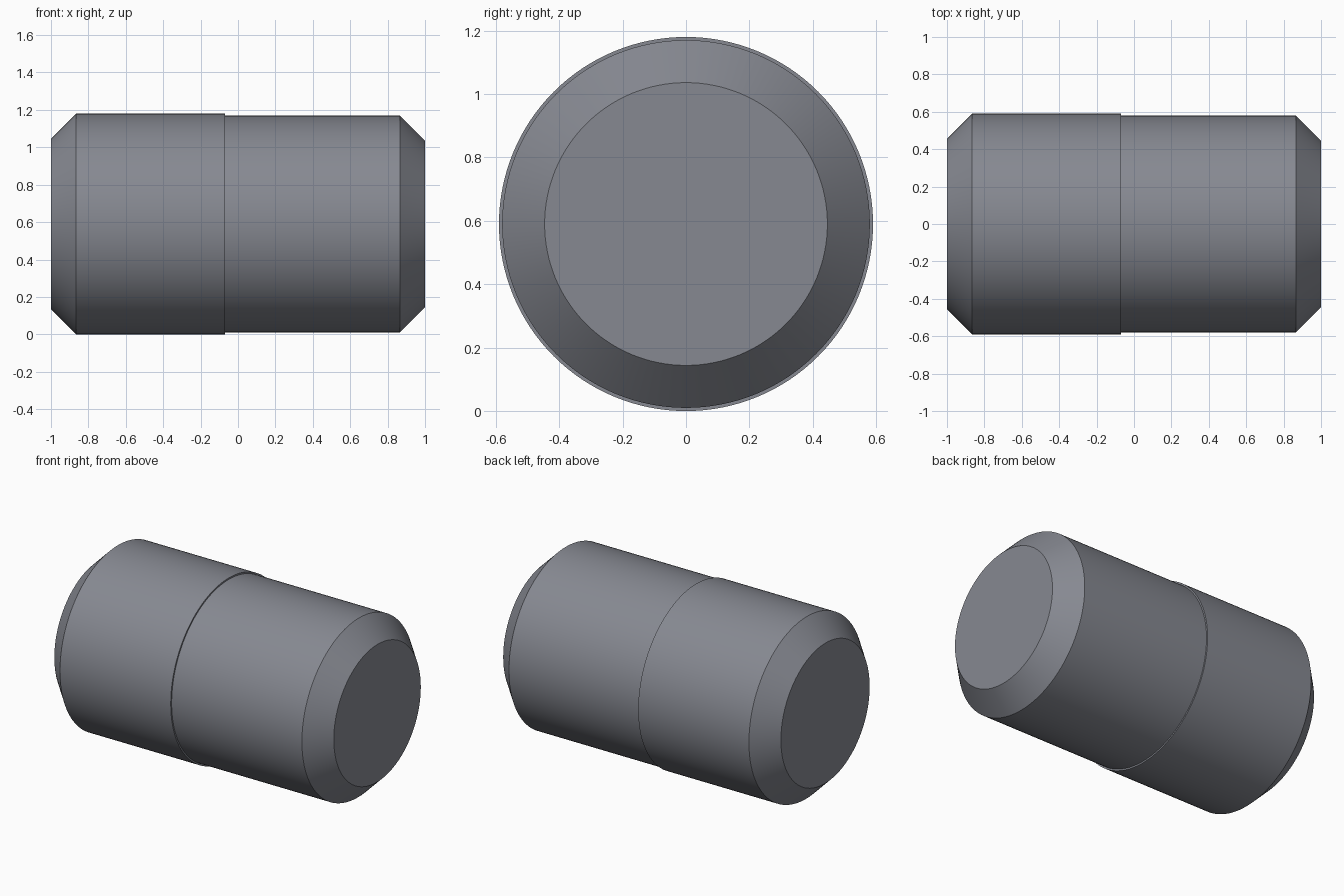
import bpy, bmesh
from math import cos, sin, tau, radians

if "Cube" in bpy.data.objects:
    bpy.data.objects.remove(bpy.data.objects["Cube"])

SIDES = 128
RADIUS = 0.59

# Half profile along the x axis: (x, radius)
PROFILE = [
    (-1.0, 0.455), (-0.865, RADIUS), (-0.07, RADIUS),   # wide half with chamfer
    (-0.07, 0.58), (0.865, 0.58), (1.0, 0.446),         # slightly slimmer half
]


def lathe_x(name, profile, centre_z):
    """Revolve a profile around the x axis and cap both ends."""
    bm = bmesh.new()
    rings = [[bm.verts.new((x, r * cos(tau * i / SIDES), centre_z + r * sin(tau * i / SIDES)))
              for i in range(SIDES)] for x, r in profile]
    for a, b in zip(rings, rings[1:]):
        for i in range(SIDES):
            j = (i + 1) % SIDES
            bm.faces.new((a[i], a[j], b[j], b[i]))
    bm.faces.new(rings[0])
    bm.faces.new(rings[-1])
    bmesh.ops.recalc_face_normals(bm, faces=bm.faces)
    mesh = bpy.data.meshes.new(name)
    bm.to_mesh(mesh)
    bm.free()
    obj = bpy.data.objects.new(name, mesh)
    bpy.context.collection.objects.link(obj)
    return obj


# Stepped dowel pin with chamfered ends
pin = lathe_x("stepped_pin", PROFILE, RADIUS)
bpy.context.view_layer.objects.active = pin
pin.select_set(True)
bpy.ops.object.shade_smooth_by_angle(angle=radians(30))

# Dark blue-grey steel
steel = bpy.data.materials.new("dark_steel")
steel.diffuse_color = (0.24, 0.25, 0.285, 1.0)
steel.use_nodes = True
steel.node_tree.nodes["Principled BSDF"].inputs["Base Color"].default_value = steel.diffuse_color
pin.data.materials.append(steel)
